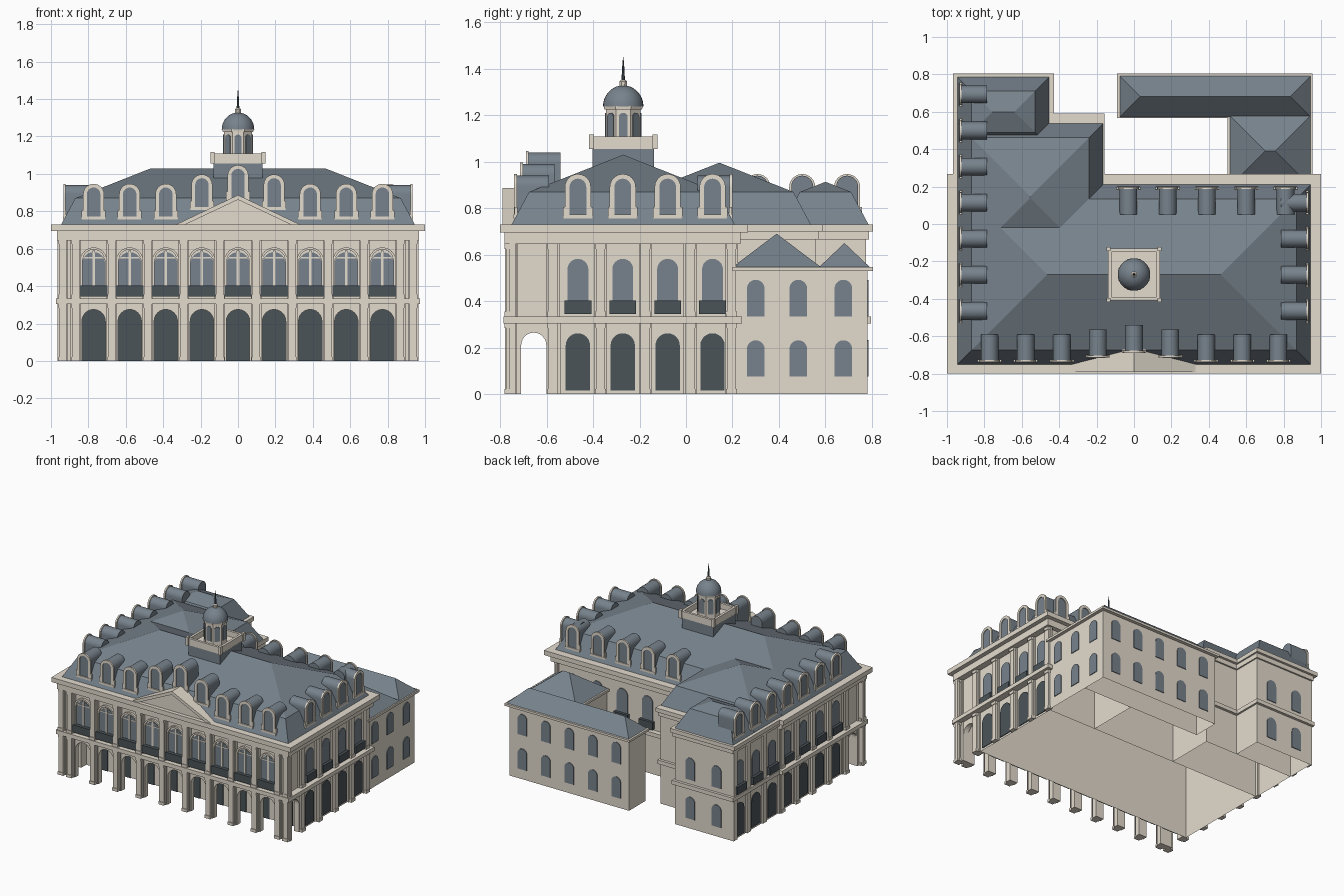
import bpy, bmesh
from math import pi, sin, cos

if "Cube" in bpy.data.objects:
    bpy.data.objects.remove(bpy.data.objects["Cube"])


def material(name, rgb):
    m = bpy.data.materials.new(name)
    m.use_nodes = True
    m.diffuse_color = (*rgb, 1)
    m.node_tree.nodes["Principled BSDF"].inputs["Base Color"].default_value = (*rgb, 1)
    return m


STONE = material("limestone", (0.77, 0.71, 0.615))
SLATE = material("slate_blue", (0.185, 0.225, 0.262))
DARK = material("dark_iron", (0.07, 0.088, 0.098))
rounded = []


def finish(name, bm, mat):
    bmesh.ops.recalc_face_normals(bm, faces=bm.faces[:])
    mesh = bpy.data.meshes.new(name)
    bm.to_mesh(mesh)
    bm.free()
    mesh.materials.append(mat)
    ob = bpy.data.objects.new(name, mesh)
    bpy.context.collection.objects.link(ob)
    return ob


# A wall frame maps (along, outward, up) to world space
def frame(t, n, c=(0, 0)):
    return lambda u, d, z: (c[0] + u * t[0] + d * n[0], c[1] + u * t[1] + d * n[1], z)


FRONT, BACK = frame((1, 0), (0, -1)), frame((1, 0), (0, 1))
EAST, WEST = frame((0, 1), (1, 0)), frame((0, 1), (-1, 0))


def prism(name, f, pts, d0, d1, mat):
    bm = bmesh.new()
    a = [bm.verts.new(f(u, d0, z)) for u, z in pts]
    b = [bm.verts.new(f(u, d1, z)) for u, z in pts]
    bm.faces.new(a)
    bm.faces.new(b[::-1])
    for i in range(len(pts)):
        j = (i + 1) % len(pts)
        bm.faces.new((a[i], a[j], b[j], b[i]))
    return finish(name, bm, mat)


def block(name, f, u0, u1, d0, d1, z0, z1, mat=STONE):
    return prism(name, f, [(u0, z0), (u1, z0), (u1, z1), (u0, z1)], d0, d1, mat)


def box(name, x0, x1, y0, y1, z0, z1, mat=STONE):
    return block(name, BACK, x0, x1, y0, y1, z0, z1, mat)


def stack(bm, rings):
    # Join successive rings of vertices with side faces
    for a, b in zip(rings, rings[1:]):
        for i in range(len(a)):
            j = (i + 1) % len(a)
            bm.faces.new((a[i], a[j], b[j], b[i]))


def rect(bm, x0, x1, y0, y1, inset, z):
    corners = ((x0 + inset, y0 + inset), (x1 - inset, y0 + inset),
               (x1 - inset, y1 - inset), (x0 + inset, y1 - inset))
    return [bm.verts.new((x, y, z)) for x, y in corners]


def shell(name, x0, x1, y0, y1, height):
    # Hollow walls, open underneath
    bm = bmesh.new()
    rings = [rect(bm, x0, x1, y0, y1, 0, z) for z in (0, height)]
    stack(bm, rings)
    bm.faces.new(rings[1])
    finish(name, bm, STONE)


def band(name, x0, x1, y0, y1, depth, z0, z1):
    # Moulding that runs round a block without crossing its inside
    bm = bmesh.new()
    rings = [rect(bm, x0, x1, y0, y1, i, z) for i, z in ((0, z0), (0, z1), (depth, z1), (depth, z0))]
    stack(bm, rings + rings[:1])
    finish(name, bm, STONE)


def hip_roof(name, x0, x1, y0, y1, levels):
    bm = bmesh.new()
    rings = [rect(bm, x0, x1, y0, y1, i, z) for i, z in levels]
    bm.faces.new(rings[0])
    stack(bm, rings)
    bmesh.ops.remove_doubles(bm, verts=bm.verts[:], dist=0.0005)
    finish(name, bm, SLATE)


def mansard(name, x0, x1, y0, y1):
    half = min(x1 - x0, y1 - y0) / 2
    hip_roof(name, x0, x1, y0, y1, [(0, 0.73), (0.075, 0.87), (half, 0.87 + (half - 0.075) * 0.395)])


def arch(u, w, z0, top, n=12):
    r = w / 2
    curve = [(u - r * cos(pi * i / n), top - r + r * sin(pi * i / n)) for i in range(n + 1)]
    return [(u - r, z0)] + curve + [(u + r, z0)]


def arch_ring(name, f, u, w, inner, z0, top, d0, d1):
    pts = arch(u, w, z0, top) + arch(u, inner, z0, top - (w - inner) / 2)[::-1]
    prism(name, f, pts, d0, d1, STONE)


def arcade(name, f, u0, u1, bays, w, top, height, d0, d1):
    pts = [(u0, height), (u0, 0)]
    for u in bays:
        pts += arch(u, w, 0, top)
    prism(name, f, pts + [(u1, 0), (u1, height)], d0, d1, STONE)


def window(name, f, u, w, z0, top, d, mat=SLATE):
    prism(name, f, arch(u, w, z0, top), d, d + 0.005, mat)


def dormer(f, u, d, z=0.76):
    rounded.append(prism("dormer_roof", f, arch(u, 0.094, z, z + 0.18), d - 0.145, d - 0.007, SLATE))
    arch_ring("dormer_surround", f, u, 0.112, 0.072, z, z + 0.187, d - 0.008, d + 0.004)
    window("dormer_glass", f, u, 0.076, z + 0.005, z + 0.168, d - 0.007)
    block("dormer_sill", f, u - 0.062, u + 0.062, d - 0.02, d + 0.006, z - 0.004, z + 0.012)
    for s in (-1, 1):
        block("dormer_foot", f, u + s * 0.058 - 0.006, u + s * 0.058 + 0.006, d - 0.01, d + 0.003, z, z + 0.045)


def pilaster(f, u, d, wall):
    # Lower and upper order, each with a backing pier, base and capital
    for z0, z1 in ((0, 0.306), (0.334, 0.647)):
        block("pier", f, u - 0.028, u + 0.028, wall, d - 0.02, z0, z1)
        block("pilaster", f, u - 0.02, u + 0.02, wall, d - 0.005, z0, z1)
        block("pilaster_base", f, u - 0.023, u + 0.023, wall, d, z0, z0 + 0.022)
        block("pilaster_capital", f, u - 0.022, u + 0.022, wall, d, z1 - 0.022, z1)


def side_bay(f, u, d, door=True):
    if door:
        window("side_door", f, u, 0.105, 0.015, 0.262, d, DARK)
    window("side_window", f, u, 0.09, 0.36, 0.582, d)
    block("balcony", f, u - 0.0575, u + 0.0575, d, d + 0.025, 0.345, 0.402, DARK)


STEP = 0.193
front_bays = [STEP * i for i in range(-4, 5)]
side_bays = [-0.465 + STEP * i for i in range(4)]
wing_bays = [-0.465 + STEP * i for i in range(4, 7)]

# Main block: hollow walls, upper front, string course and cornice
shell("main_walls", -0.92, 0.92, -0.54, 0.2, 0.7)
box("upper_front", -0.92, 0.92, -0.735, -0.54, 0.306, 0.7)
band("string_course", -0.973, 0.973, -0.785, 0.24, 0.052, 0.305, 0.335)
box("entablature", -0.968, 0.968, -0.78, 0.235, 0.645, 0.697)
box("cornice", -1, 1, -0.8, 0.267, 0.695, 0.73)
mansard("main_roof", -0.945, 0.945, -0.75, 0.21)

# Open arcade along the front
arcade("front_arcade", FRONT, -0.935, 0.935, front_bays, 0.125, 0.275, 0.306, 0.71, 0.748)
for f in (EAST, WEST):
    arcade("arcade_end", f, -0.73, -0.54, [-0.655], 0.108, 0.265, 0.306, 0.89, 0.93)
for u in front_bays:
    window("front_door", FRONT, u, 0.13, 0, 0.278, 0.541, DARK)
    window("front_window", FRONT, u, 0.122, 0.36, 0.582, 0.736)
    arch_ring("window_arch", FRONT, u, 0.144, 0.12, 0.36, 0.607, 0.73, 0.75)
    block("window_mullion", FRONT, u - 0.007, u + 0.007, 0.735, 0.745, 0.4, 0.59)
    block("window_transom", FRONT, u - 0.06, u + 0.06, 0.735, 0.744, 0.548, 0.556)
    block("balcony", FRONT, u - 0.073, u + 0.073, 0.735, 0.768, 0.345, 0.402, DARK)
for i in range(-5, 5):
    pilaster(FRONT, (i + 0.5) * STEP, 0.78, 0.733)
for s in (-1, 1):
    pilaster(FRONT, s * 0.938, 0.78, 0.733)

# Side walls with doors, windows and balconies
for f in (EAST, WEST):
    for u in [-0.75, -0.573, -0.368, -0.175, 0.018, 0.196]:
        pilaster(f, u, 0.952, 0.92)
    for u in side_bays:
        side_bay(f, u, 0.921)
        dormer(f, u, 0.93)

# Back wall of the main block
for i in range(5):
    u = -0.03 + 0.21 * i
    side_bay(BACK, u, 0.201, False)
    dormer(BACK, u, 0.195)

# Front dormers rise towards the middle
for i, u in enumerate(front_bays):
    lift = max(0, 2 - abs(i - 4)) * 0.05
    dormer(FRONT, u, 0.735 - lift * 0.5, 0.76 + lift)

# Pediment with a raised rake
prism("pediment", FRONT, [(-0.31, 0.73), (0.31, 0.73), (0, 0.872)], 0.6, 0.772, STONE)
prism("pediment_rake", FRONT,
      [(-0.33, 0.73), (0, 0.887), (0.33, 0.73), (0.28, 0.73), (0, 0.862), (-0.28, 0.73)], 0.6, 0.79, STONE)

# Rear wing in two steps
for name, x1, y0, y1 in (("middle_wing", -0.18, 0.2, 0.56), ("end_wing", -0.45, 0.56, 0.775)):
    shell(name, -0.93, x1, y0, y1, 0.7)
    band(name + "_string_course", -0.95, x1 + 0.014, y0 - 0.01, y1 + 0.02, 0.02, 0.305, 0.335)
    box(name + "_frieze", -0.945, x1 + 0.01, y0 - 0.01, y1 + 0.012, 0.665, 0.7)
    box(name + "_cornice", -0.968, x1 + 0.022, y0 - 0.01, y1 + 0.03, 0.7, 0.73)
mansard("middle_wing_roof", -0.944, -0.166, -0.25, 0.537)
mansard("end_wing_roof", -0.943, -0.455, 0.415, 0.785)
for u in wing_bays:
    side_bay(WEST, u, 0.931)
    dormer(WEST, u, 0.93)
for u in [0.21, 0.4, 0.593, 0.753]:
    for z0, z1 in ((0, 0.306), (0.334, 0.666)):
        block("wing_pier", WEST, u - 0.022, u + 0.022, 0.93, 0.942, z0, z1)
for u in (-0.8, -0.58):
    for z in (0.075, 0.37):
        window("wing_window", BACK, u, 0.078, z, z + 0.165, 0.776)

# Lower outbuilding around the court
shell("outbuilding_link", 0.52, 0.93, 0.2, 0.585, 0.535)
shell("outbuilding_range", -0.07, 0.93, 0.585, 0.78, 0.535)
box("link_eave", 0.5, 0.955, 0.2, 0.6, 0.53, 0.547)
box("range_eave", -0.09, 0.955, 0.567, 0.805, 0.53, 0.547)
hip_roof("link_roof", 0.512, 0.945, 0.2, 0.58, [(0, 0.547), (0.19, 0.69)])
hip_roof("range_roof", -0.075, 0.945, 0.573, 0.79, [(0, 0.547), (0.1085, 0.65)])
for z in (0.075, 0.335):
    for u in (0.3, 0.483, 0.677):
        window("outbuilding_window", EAST, u, 0.076, z, z + 0.157, 0.931)
    for i in range(5):
        window("outbuilding_window", BACK, 0.035 + 0.196 * i, 0.076, z, z + 0.157, 0.781)

# Cupola: plinth, parapet, drum, dome and spire
CY = -0.27
box("cupola_plinth", -0.132, 0.132, CY - 0.132, CY + 0.132, 0.93, 1.06, SLATE)
box("cupola_floor", -0.135, 0.135, CY - 0.135, CY + 0.135, 1.055, 1.066)
band("cupola_parapet", -0.138, 0.138, CY - 0.138, CY + 0.138, 0.018, 1.06, 1.108)
for sx in (-1, 1):
    for sy in (-1, 1):
        x, y = sx * 0.136, CY + sy * 0.136
        box("cupola_post", x - 0.011, x + 0.011, y - 0.011, y + 0.011, 1.055, 1.118)


def lathe(name, profile, n, mat, turn=0.0):
    bm = bmesh.new()
    rings = [[bm.verts.new((r * cos(turn + 2 * pi * k / n), CY + r * sin(turn + 2 * pi * k / n), z))
              for k in range(n)] for r, z in profile]
    bm.faces.new(rings[0])
    bm.faces.new(rings[-1])
    stack(bm, rings)
    return finish(name, bm, mat)


lathe("drum", [(0.08, 1.06), (0.08, 1.235)], 8, STONE, pi / 8)
lathe("drum_cornice", [(0.088, 1.225), (0.09, 1.24)], 8, STONE, pi / 8)
for k in range(8):
    a = k * pi / 4
    window("drum_window", frame((-sin(a), cos(a)), (cos(a), sin(a)), (0, CY)), 0, 0.038, 1.1, 1.21, 0.074)
dome = [(0.087 * cos(i * pi / 18), 1.238 + 0.09 * sin(i * pi / 18)) for i in range(9)]
rounded.append(lathe("dome", dome, 32, SLATE))
lathe("finial_base", [(0.016, 1.32), (0.018, 1.345), (0.01, 1.352)], 8, STONE, pi / 8)
lathe("spire", [(0.007, 1.35), (0.006, 1.39), (0.001, 1.45)], 8, DARK)

# Smooth the rounded parts while keeping edges sharp
bpy.ops.object.select_all(action="DESELECT")
for ob in rounded:
    ob.select_set(True)
bpy.context.view_layer.objects.active = rounded[0]
bpy.ops.object.shade_smooth_by_angle()
